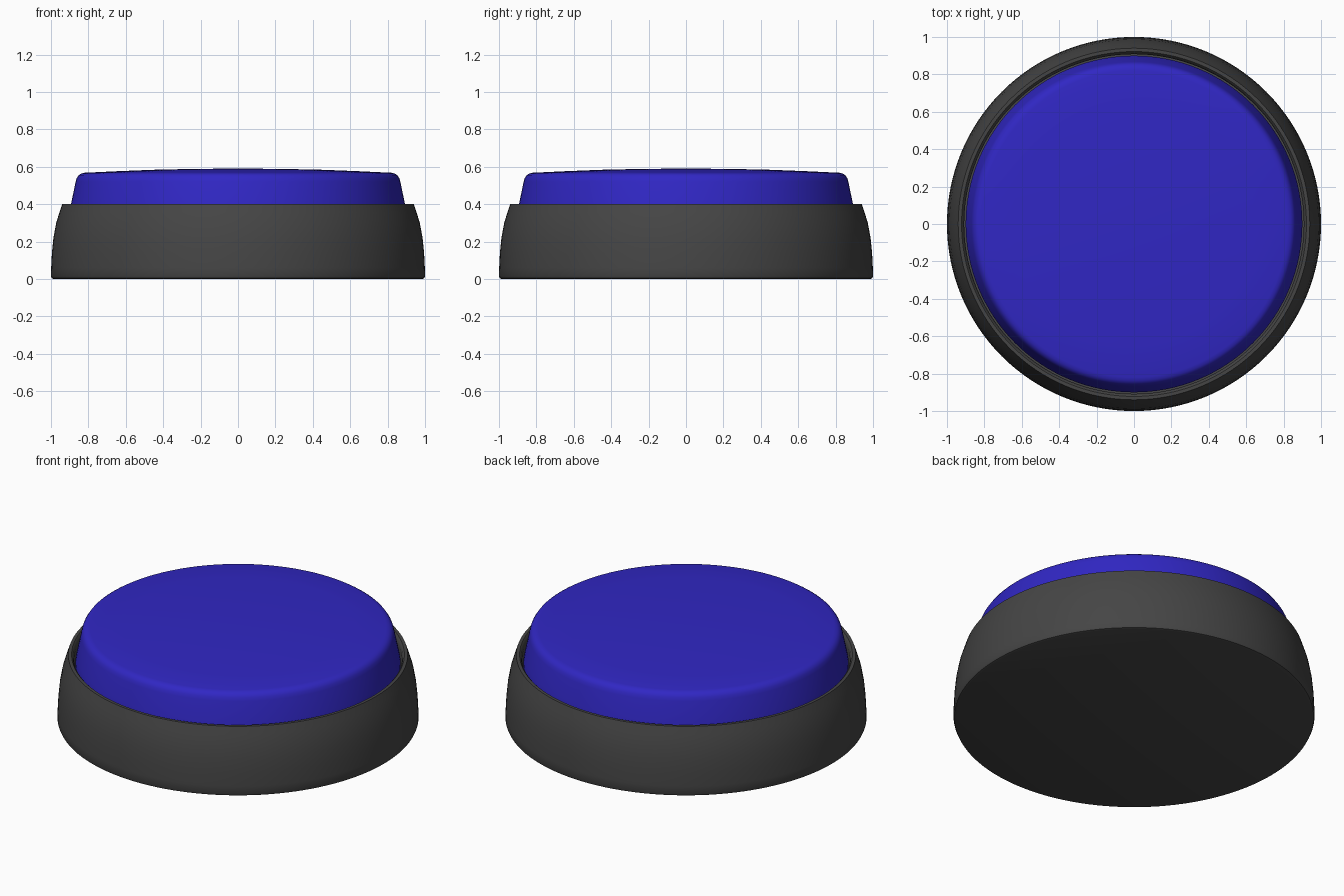
import bpy, bmesh, math

if "Cube" in bpy.data.objects:
    bpy.data.objects.remove(bpy.data.objects["Cube"])

SEGMENTS = 128


def material(name, color):
    mat = bpy.data.materials.new(name)
    mat.diffuse_color = color
    mat.use_nodes = True
    mat.node_tree.nodes["Principled BSDF"].inputs["Base Color"].default_value = mat.diffuse_color
    return mat


def lathe(name, profile, mat):
    """Spin an (r, z) profile around the z axis."""
    bm = bmesh.new()
    verts = [bm.verts.new((r, 0, z)) for r, z in profile]
    edges = [bm.edges.new(pair) for pair in zip(verts, verts[1:])]
    bmesh.ops.spin(bm, geom=verts + edges, cent=(0, 0, 0), axis=(0, 0, 1),
                   angle=math.tau, steps=SEGMENTS, use_merge=True)
    bmesh.ops.remove_doubles(bm, verts=bm.verts, dist=1e-5)
    bmesh.ops.recalc_face_normals(bm, faces=bm.faces)
    mesh = bpy.data.meshes.new(name)
    bm.to_mesh(mesh)
    bm.free()
    obj = bpy.data.objects.new(name, mesh)
    bpy.context.collection.objects.link(obj)
    mesh.materials.append(mat)
    bpy.ops.object.select_all(action='DESELECT')
    obj.select_set(True)
    bpy.context.view_layer.objects.active = obj
    bpy.ops.object.shade_smooth_by_angle(angle=math.radians(35))
    return obj


# Housing: closed bottom, bulged wall, thin rim and recessed well
lathe("housing", [
    (0, 0), (0.985, 0), (0.995, 0.004), (1.0, 0.015), (0.999, 0.06),
    (0.995, 0.14), (0.987, 0.22), (0.972, 0.30), (0.955, 0.355),
    (0.94, 0.40), (0.922, 0.40), (0.914, 0.392), (0.908, 0.37),
    (0.908, 0.20), (0, 0.20),
], material("dark_plastic", (0.06, 0.06, 0.06, 1)))

# Push cap: tapered side, rounded shoulder, slightly domed top
lathe("push_cap", [
    (0, 0.20), (0.90, 0.20), (0.90, 0.36), (0.893, 0.40), (0.868, 0.52),
    (0.862, 0.54), (0.852, 0.555), (0.838, 0.564), (0.82, 0.568),
    (0.65, 0.576), (0.45, 0.584), (0.22, 0.589), (0, 0.59),
], material("blue_plastic", (0.03, 0.02, 0.55, 1)))
